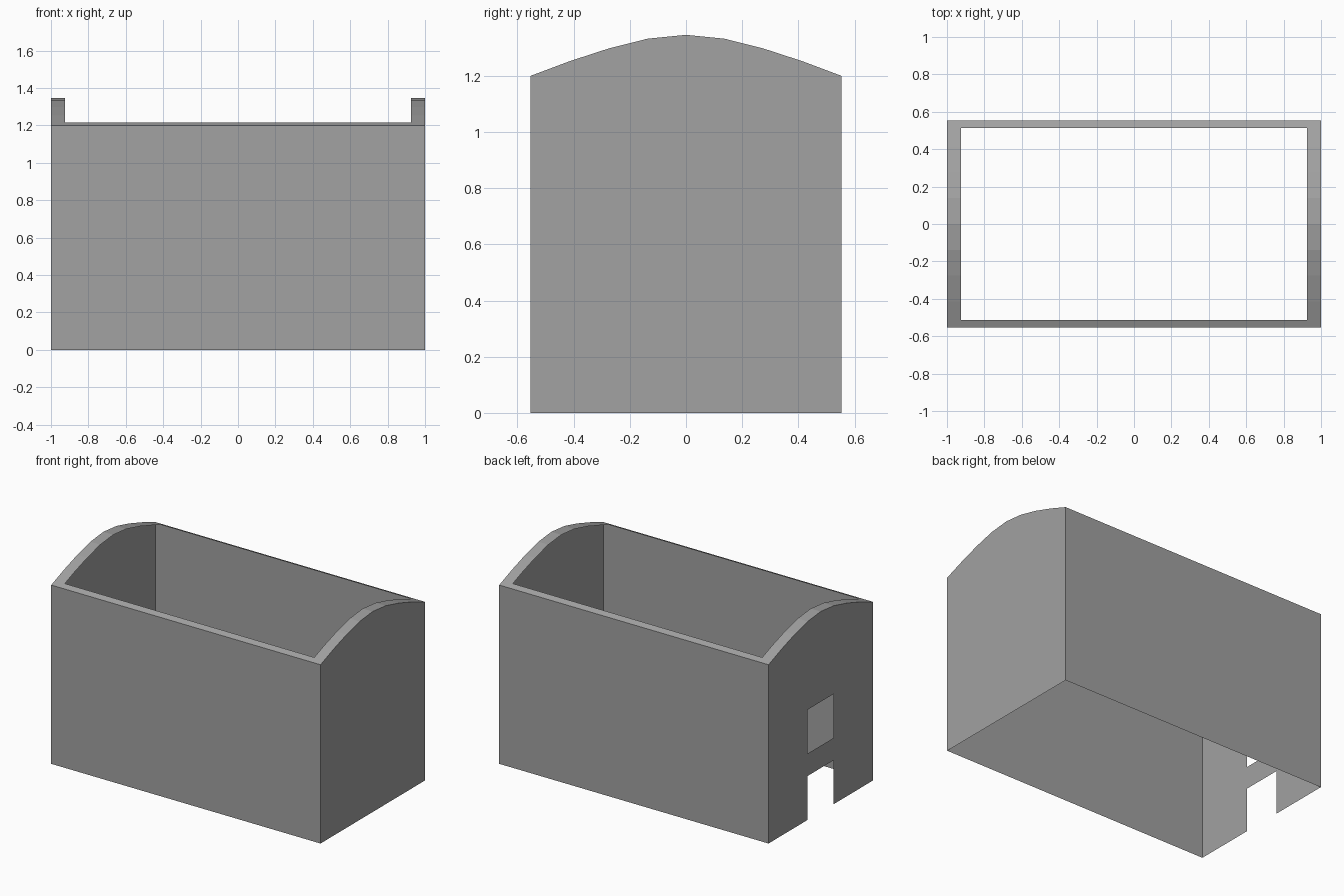
import bpy

if "Cube" in bpy.data.objects:
    bpy.data.objects.remove(bpy.data.objects["Cube"])

# Overall sizes
HX, HY = 1.0, 0.553          # half length, half width
OX, OY = 0.926, 0.514        # half size of the roof opening
COL = HY / 4                 # column width of the end wall panels
EAVE = 1.2
ARCH = [(-4, 1.2), (-3, 1.252), (-2, 1.297), (-1, 1.332), (0, 1.346),
        (1, 1.332), (2, 1.297), (3, 1.252), (4, 1.2)]
ARCH = [(i * COL, z) for i, z in ARCH]

grey = bpy.data.materials.new("plain grey")
grey.diffuse_color = (0.36, 0.36, 0.36, 1)
grey.use_nodes = True
grey.node_tree.nodes["Principled BSDF"].inputs["Base Color"].default_value = grey.diffuse_color


def make(name, polys):
    """Build a sheet object from a list of polygons."""
    verts, faces, index = [], [], {}
    for poly in polys:
        face = []
        for p in poly:
            key = tuple(round(c, 5) for c in p)
            if key not in index:
                index[key] = len(verts)
                verts.append(key)
            face.append(index[key])
        faces.append(face)
    mesh = bpy.data.meshes.new(name)
    mesh.from_pydata(verts, [], faces)
    mesh.materials.append(grey)
    obj = bpy.data.objects.new(name, mesh)
    bpy.context.collection.objects.link(obj)


def end_rect(x, y0, y1, z0, z1):
    """Rectangle on an end wall, facing -x."""
    return [(x, y1, z0), (x, y0, z0), (x, y0, z1), (x, y1, z1)]


def arch_panel(x):
    """Curved gable above the eaves, facing -x."""
    return [(x, y, z) for y, z in ARCH]


# Long side walls
make("front_wall", [[(-HX, -HY, 0), (HX, -HY, 0), (HX, -HY, EAVE), (-HX, -HY, EAVE)]])
make("back_wall", [[(HX, HY, 0), (-HX, HY, 0), (-HX, HY, EAVE), (HX, HY, EAVE)]])

# Solid right end wall
solid = [end_rect(HX, -HY, HY, 0, EAVE), arch_panel(HX)]
make("right_end_wall", [p[::-1] for p in solid])

# Left end wall with doorway and window above it
make("left_end_wall", [
    end_rect(-HX, -HY, -COL, 0, EAVE),
    end_rect(-HX, COL, HY, 0, EAVE),
    end_rect(-HX, -COL, COL, 0.295, 0.445),
    end_rect(-HX, -COL, COL, 0.74, EAVE),
    arch_panel(-HX),
])

# Curved roof rim around the rectangular opening
rim = []
for x0, x1 in ((-HX, -OX), (OX, HX)):
    for (ya, za), (yb, zb) in zip(ARCH, ARCH[1:]):
        rim.append([(x0, ya, za), (x1, ya, za), (x1, yb, zb), (x0, yb, zb)])
z_in = EAVE + (ARCH[1][1] - EAVE) * (HY - OY) / COL
rim.append([(-OX, -HY, EAVE), (OX, -HY, EAVE), (OX, -OY, z_in), (-OX, -OY, z_in)])
rim.append([(-OX, OY, z_in), (OX, OY, z_in), (OX, HY, EAVE), (-OX, HY, EAVE)])
make("roof_rim", rim)
